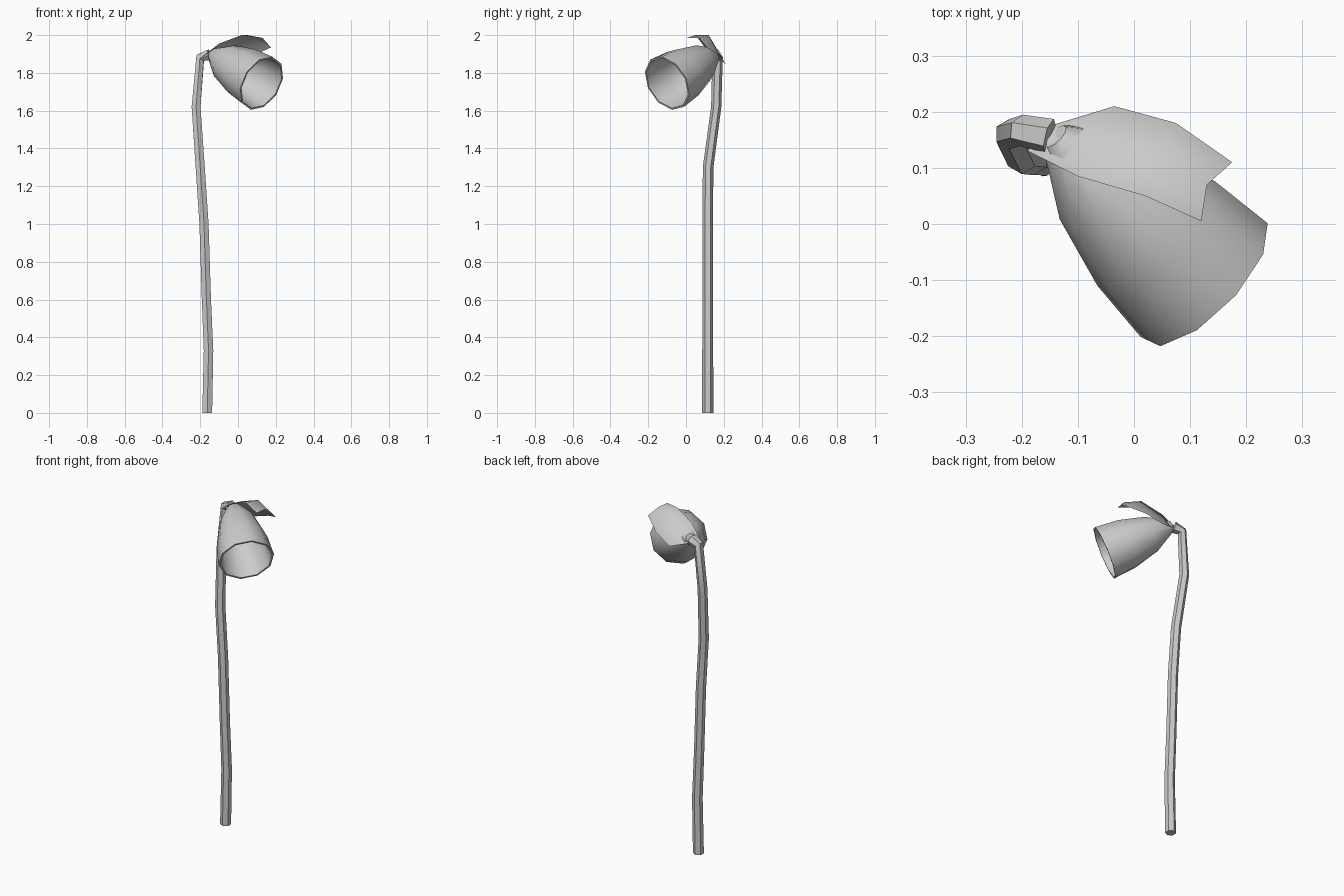
import bpy, bmesh
from math import cos, sin, radians, tau
from mathutils import Vector

cube = bpy.data.objects.get("Cube")
if cube:
    bpy.data.objects.remove(cube, do_unlink=True)

grey = bpy.data.materials.new("plain grey")
grey.use_nodes = True
grey.diffuse_color = (0.6, 0.6, 0.6, 1)
grey.node_tree.nodes["Principled BSDF"].inputs["Base Color"].default_value = (0.6, 0.6, 0.6, 1)


def finish(name, bm, angle):
    """Turn a bmesh into a shaded object."""
    mesh = bpy.data.meshes.new(name)
    bm.to_mesh(mesh)
    bm.free()
    mesh.materials.append(grey)
    obj = bpy.data.objects.new(name, mesh)
    bpy.context.collection.objects.link(obj)
    bpy.ops.object.select_all(action="DESELECT")
    obj.select_set(True)
    bpy.context.view_layer.objects.active = obj
    bpy.ops.object.shade_smooth_by_angle(angle=radians(angle))
    return obj


def loft(name, rings, sides, side_hint, phase, angle):
    """Skin a series of (centre, axis, radius) rings and cap both ends."""
    bm = bmesh.new()
    loops = []
    for centre, axis, radius in rings:
        axis = axis.normalized()
        u = (side_hint - axis * side_hint.dot(axis)).normalized()
        v = axis.cross(u)
        angles = [radians(phase) + tau * i / sides for i in range(sides)]
        loops.append([bm.verts.new(centre + radius * (u * cos(a) + v * sin(a)))
                      for a in angles])
    for a, b in zip(loops, loops[1:]):
        for i in range(sides):
            j = (i + 1) % sides
            bm.faces.new((a[i], a[j], b[j], b[i]))
    bm.faces.new(loops[0])
    bm.faces.new(loops[-1])
    bmesh.ops.recalc_face_normals(bm, faces=bm.faces)
    return finish(name, bm, angle)


# Stem: hexagonal tube along a gently bent path with a hooked top
path = [Vector(p) for p in (
    (-.163, .115, 0), (-.156, .115, .33), (-.168, .115, .62), (-.18, .115, 1),
    (-.2, .117, 1.3), (-.222, .16, 1.62), (-.2, .167, 1.88), (-.15, .155, 1.895))]
radii = [.03, .029, .028, .028, .028, .027, .028, .033]
stem_rings = []
for i, p in enumerate(path):
    before = (p - path[i - 1]).normalized() if i else Vector((0, 0, 1))
    after = (path[i + 1] - p).normalized() if i + 1 < len(path) else before
    stem_rings.append((p, before + after, radii[i]))
loft("stem", stem_rings, 6, Vector((0, 1, 0)), 0, 50)

# Bell flower: outer wall, rim and inner wall in one profile of (distance, radius)
axis = Vector((.66, -.64, -.39)).normalized()
mouth = Vector((.125, -.10, 1.745))
profile = [(-.4, .025), (-.375, .045), (-.275, .103), (-.13, .142), (0, .154),
           (0, .144), (-.13, .132), (-.27, .094), (-.36, .04)]
bell_rings = [(mouth + axis * d, axis, r) for d, r in profile]
loft("bell_flower", bell_rings, 10, Vector((.7, .7, 0)), 10, 50)

# Hood leaf: creased sheet arching over the bell, front edge / ridge / back edge
rows = [((-.19, .13, 1.885), (-.17, .15, 1.9), (-.15, .175, 1.88)),
        ((-.1, .085, 1.955), (-.07, .15, 1.95), (-.035, .21, 1.845)),
        ((.02, .05, 2), (.05, .12, 2), (.075, .18, 1.89)),
        ((.12, .005, 1.985), (.13, .07, 1.985), (.175, .11, 1.935))]
bm = bmesh.new()
grid = [[bm.verts.new(p) for p in row] for row in rows]
for a, b in zip(grid, grid[1:]):
    for i in range(2):
        bm.faces.new((a[i], b[i], b[i + 1], a[i + 1]))
finish("hood_leaf", bm, 60)
